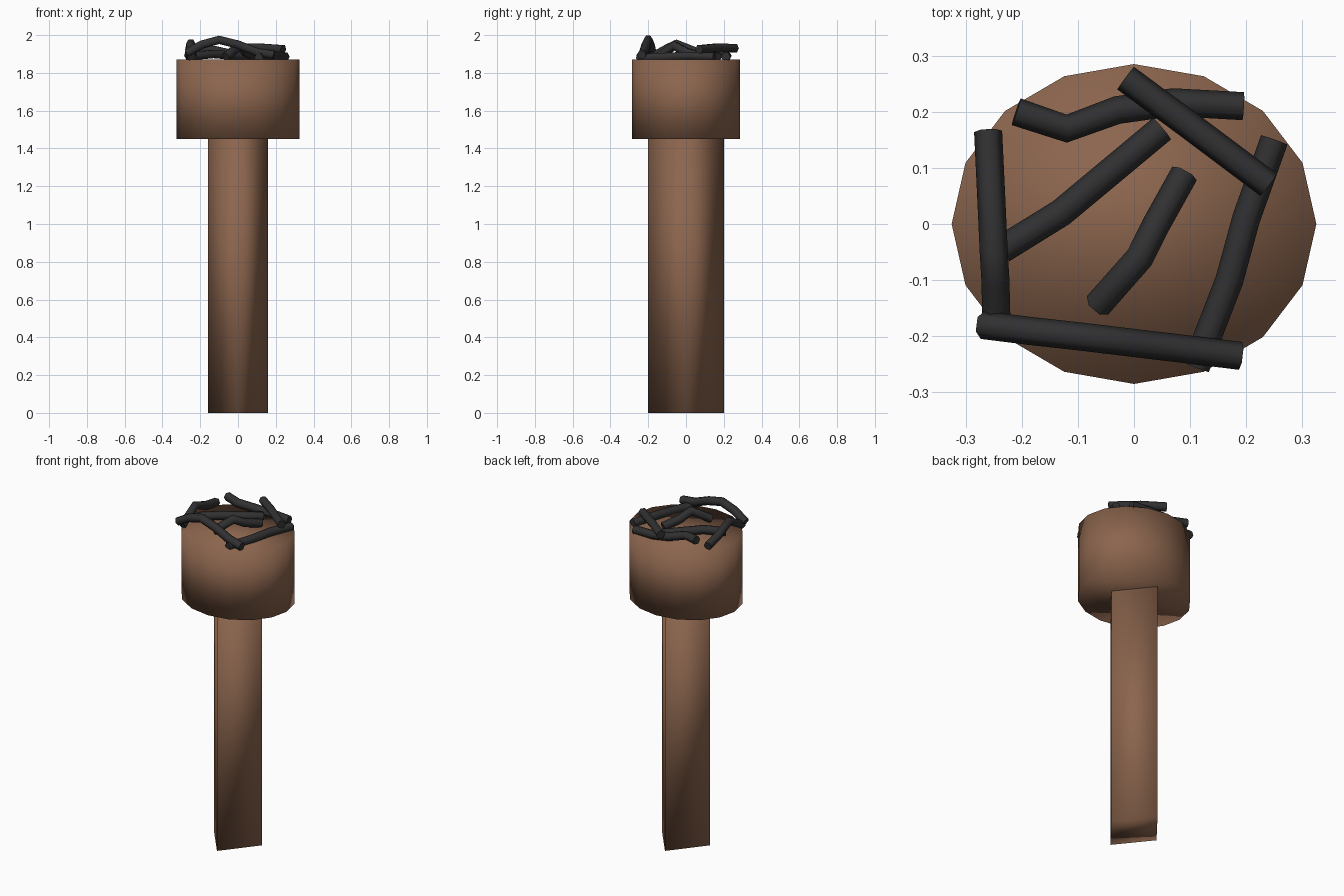
import bpy
import math

if "Cube" in bpy.data.objects:
    bpy.data.objects.remove(bpy.data.objects["Cube"])


def material(name, colour):
    m = bpy.data.materials.new(name)
    m.diffuse_color = (*colour, 1)
    m.use_nodes = True
    m.node_tree.nodes["Principled BSDF"].inputs["Base Color"].default_value = m.diffuse_color
    return m


wood = material("brown_wood", (0.26, 0.13, 0.075))
char = material("charred_black", (0.03, 0.03, 0.032))


def prism(name, sides, rx, ry, z0, z1):
    """Smooth-shaded elliptical prism with a corner on the x and y axes."""
    bpy.ops.mesh.primitive_cylinder_add(vertices=sides, radius=1, depth=1,
                                        location=(0, 0, (z0 + z1) / 2))
    ob = bpy.context.object
    ob.name = name
    ob.scale = (rx, ry, z1 - z0)
    bpy.ops.object.transform_apply(location=False, rotation=False, scale=True)
    bpy.ops.object.shade_smooth()
    ob.data.materials.append(wood)
    return ob


def twig(name, points, radius=0.025):
    """Bent six-sided stick swept along a polyline."""
    cu = bpy.data.curves.new(name, 'CURVE')
    cu.dimensions = '3D'
    cu.bevel_depth = radius
    cu.bevel_resolution = 1
    cu.use_fill_caps = True
    sp = cu.splines.new('POLY')
    sp.points.add(len(points) - 1)
    for p, co in zip(sp.points, points):
        p.co = (*co, 1)
    ob = bpy.data.objects.new(name, cu)
    bpy.context.collection.objects.link(ob)
    bpy.ops.object.select_all(action='DESELECT')
    ob.select_set(True)
    bpy.context.view_layer.objects.active = ob
    bpy.ops.object.convert(target='MESH')
    ob = bpy.context.object
    bpy.ops.object.shade_smooth_by_angle(angle=math.radians(65))
    ob.data.materials.clear()
    ob.data.materials.append(char)


# Four-sided handle and sixteen-sided head
prism("post", 4, 0.16, 0.20, 0.0, 1.46)
prism("head", 16, 0.325, 0.285, 1.45, 1.87)

# Loose charred sticks lying on the head
twig("twig_back", [(-0.21, 0.20, 1.925), (-0.12, 0.17, 1.92), (-0.03, 0.203, 1.90),
                   (0.07, 0.217, 1.89), (0.195, 0.21, 1.885)])
twig("twig_back_right", [(-0.015, 0.26, 1.93), (0.10, 0.175, 1.935), (0.24, 0.07, 1.925)])
twig("twig_right", [(0.25, 0.15, 1.885), (0.20, 0.01, 1.89), (0.17, -0.10, 1.885),
                    (0.11, -0.255, 1.88)])
twig("twig_front", [(-0.27, -0.18, 1.905), (-0.19, -0.19, 1.95), (-0.10, -0.20, 1.975),
                    (0.0, -0.212, 1.95), (0.10, -0.224, 1.91), (0.19, -0.235, 1.895)])
twig("twig_left", [(-0.26, 0.165, 1.89), (-0.255, 0.06, 1.91), (-0.25, -0.05, 1.955),
                   (-0.247, -0.10, 1.93), (-0.245, -0.18, 1.885)])
twig("twig_diagonal", [(-0.235, -0.045, 1.89), (-0.13, 0.02, 1.90), (0.05, 0.17, 1.885)])
twig("twig_middle", [(0.09, 0.09, 1.885), (0.04, 0.0, 1.91), (0.01, -0.06, 1.945),
                     (-0.065, -0.145, 1.885)])
